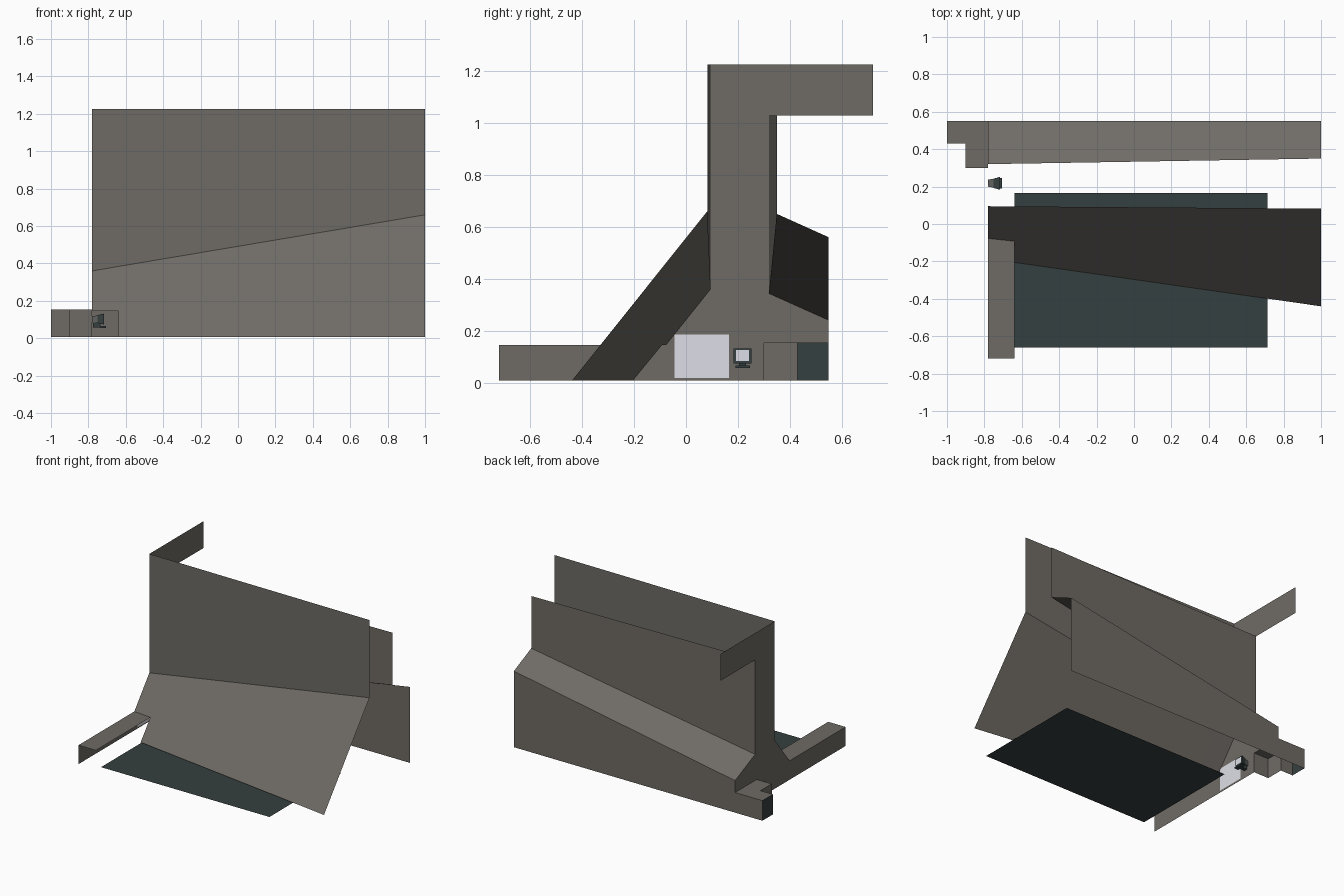
import bpy, bmesh
from mathutils import Vector

if "Cube" in bpy.data.objects:
    bpy.data.objects.remove(bpy.data.objects["Cube"])


def material(name, rgb):
    m = bpy.data.materials.new(name)
    m.diffuse_color = (*rgb, 1)
    m.use_nodes = True
    m.node_tree.nodes["Principled BSDF"].inputs["Base Color"].default_value = m.diffuse_color
    return m


STONE = material("warm grey concrete", (0.159, 0.147, 0.130))
TEAL = material("dark teal", (0.036, 0.050, 0.050))
PALE = material("pale lavender screen", (0.78, 0.78, 0.855))
GREY = material("device grey", (0.12, 0.12, 0.115))


def sheet(name, mat, *polys):
    """Open surface made of one or more flat polygons."""
    bm = bmesh.new()
    for poly in polys:
        bm.faces.new([bm.verts.new(p) for p in poly])
    bmesh.ops.remove_doubles(bm, verts=bm.verts, dist=1e-5)
    me = bpy.data.meshes.new(name)
    bm.to_mesh(me)
    bm.free()
    me.materials.append(mat)
    ob = bpy.data.objects.new(name, me)
    bpy.context.collection.objects.link(ob)
    return ob


def block(name, mat, lo, hi, back=1.0):
    """Box from lo to hi; the -x end is scaled by back."""
    bm = bmesh.new()
    bmesh.ops.create_cube(bm, size=1)
    lo, hi = Vector(lo), Vector(hi)
    for v in bm.verts:
        s = back if v.co.x < 0 else 1
        v.co = (lo + hi) / 2 + Vector((v.co.x, v.co.y * s, v.co.z * s)) * (hi - lo)
    me = bpy.data.meshes.new(name)
    bm.to_mesh(me)
    bm.free()
    me.materials.append(mat)
    ob = bpy.data.objects.new(name, me)
    bpy.context.collection.objects.link(ob)
    return ob


L, R, B = -0.78, 1.0, 0.007      # hall ends and wall foot
TOP, BACK_TOP = 1.225, 1.03
TX, TZ = -0.64, 0.145            # side tunnel edge and height
PY, PZ = 0.55, 0.153             # rear wall and passage height

# Floor
sheet("floor", TEAL, [(TX, -0.66, 0), (0.715, -0.66, 0), (0.715, 0.165, 0), (TX, 0.165, 0)])

# Front upper wall and slope, with a notch where the tunnel enters
sheet("front_upper_wall", STONE,
      [(L, 0.095, 0.36), (R, 0.082, 0.66), (R, 0.082, TOP), (L, 0.095, TOP)])
sheet("front_slope", STONE,
      [(TX, -0.205, B), (R, -0.44, B), (R, 0.082, 0.66), (TX, 0.094, 0.384), (TX, -0.092, TZ)],
      [(L, -0.077, TZ), (TX, -0.092, TZ), (TX, 0.094, 0.384), (L, 0.095, 0.36)])

# Rear upper wall, sloping ledge and lower wall
sheet("rear_upper_wall", STONE,
      [(R, 0.35, 0.65), (L, 0.32, 0.343), (L, 0.32, BACK_TOP), (R, 0.35, BACK_TOP)])
sheet("rear_ledge", STONE,
      [(L, 0.32, 0.343), (R, 0.35, 0.65), (R, PY, 0.56), (L, PY, 0.24)])
sheet("rear_lower_wall", STONE,
      [(R, PY, B), (L, PY, B), (L, PY, 0.24), (R, PY, 0.56)])

# End wall, one profile with a doorway at the rear corner
profile = [(-0.72, B), (0.30, B), (0.30, PZ), (PY, PZ), (PY, 0.24), (0.32, 0.343),
           (0.32, BACK_TOP), (0.72, BACK_TOP), (0.72, TOP), (0.095, TOP),
           (0.095, 0.36), (-0.077, TZ), (-0.72, TZ)]
sheet("end_wall", STONE, [(L, y, z) for y, z in reversed(profile)])

# Side tunnel roof
sheet("tunnel_roof", STONE,
      [(L, -0.72, TZ), (TX, -0.72, TZ), (TX, -0.092, TZ), (L, -0.077, TZ)])

# L-shaped passage behind the doorway
plan = [(L, 0.30), (-0.9, 0.30), (-0.9, 0.43), (-1.0, 0.43), (-1.0, PY), (L, PY)]
walls = [[(*a, B), (*b, B), (*b, PZ), (*a, PZ)] for a, b in zip(plan, plan[1:])]
door = walls.pop(3)
sheet("passage_walls", STONE, *walls)
sheet("passage_roof", STONE, [(x, y, PZ) for x, y in reversed(plan)])
sheet("passage_door", TEAL, door)

# Pale wall panel
sheet("wall_panel", PALE, [(L + 0.004, y, z) for y, z in
                           [(-0.045, 0.018), (0.165, 0.018), (0.165, 0.185), (-0.045, 0.185)]])

# Small wall-mounted monitor
block("monitor_rear", GREY, (-0.78, 0.195, 0.08), (-0.752, 0.242, 0.122), 0.8)
block("monitor_case", TEAL, (-0.752, 0.183, 0.074), (-0.716, 0.252, 0.132), 0.72)
sheet("monitor_screen", PALE, [(-0.714, y, z) for y, z in
                               [(0.193, 0.083), (0.242, 0.083), (0.242, 0.125), (0.193, 0.125)]])
block("monitor_tray", TEAL, (-0.735, 0.190, 0.056), (-0.705, 0.246, 0.066))
block("monitor_stand", TEAL, (-0.775, 0.205, 0.058), (-0.735, 0.232, 0.082))
